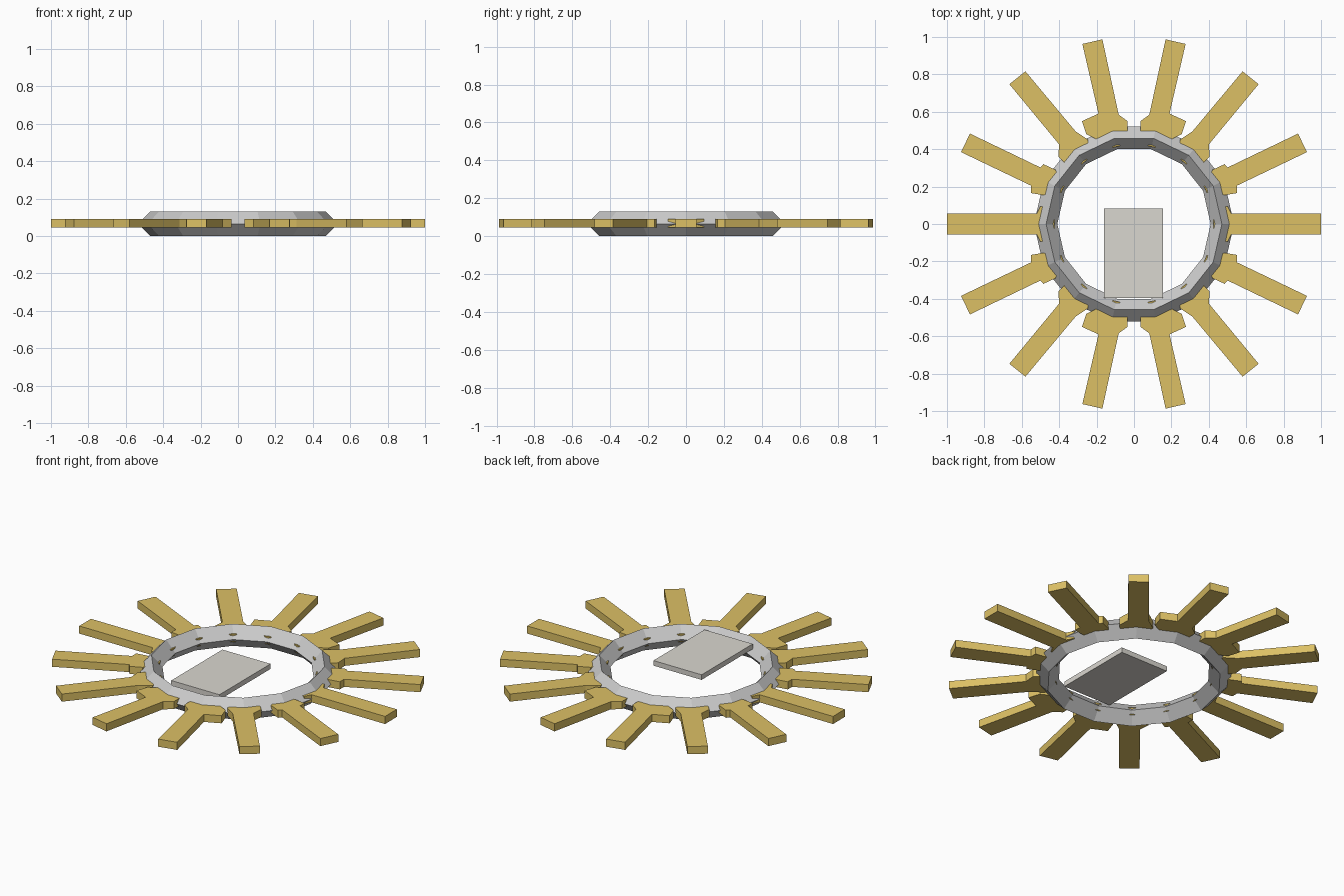
import bpy, bmesh
from math import sin, cos, pi

if "Cube" in bpy.data.objects:
    bpy.data.objects.remove(bpy.data.objects["Cube"])

def material(name, col):
    m = bpy.data.materials.new(name)
    m.diffuse_color = (*col, 1)
    m.use_nodes = True
    m.node_tree.nodes["Principled BSDF"].inputs["Base Color"].default_value = m.diffuse_color
    return m

GOLD = material("gold", (0.72, 0.53, 0.13))
PALE = material("pale", (0.70, 0.68, 0.63))
N = 14
STEP = 2 * pi / N

def finish(name, bm, mat=None):
    bmesh.ops.recalc_face_normals(bm, faces=bm.faces)
    me = bpy.data.meshes.new(name)
    bm.to_mesh(me)
    bm.free()
    ob = bpy.data.objects.new(name, me)
    bpy.context.collection.objects.link(ob)
    if mat:
        me.materials.append(mat)
    return ob

def prism(name, pts, z0, z1, mat):
    bm = bmesh.new()
    face = bm.faces.new([bm.verts.new((x, y, z0)) for x, y in pts])
    ext = bmesh.ops.extrude_face_region(bm, geom=[face])
    top = [v for v in ext["geom"] if isinstance(v, bmesh.types.BMVert)]
    bmesh.ops.translate(bm, verts=top, vec=(0, 0, z1 - z0))
    return finish(name, bm, mat)

# Ring: diamond section swept through 14 sides
bm = bmesh.new()
section = [(0.535, 0.065), (0.47, 0.13), (0.41, 0.065), (0.47, 0.0)]
rows = [[bm.verts.new((r * cos(k * STEP), r * sin(k * STEP), z)) for r, z in section]
        for k in range(N)]
for k in range(N):
    a, b = rows[k], rows[(k + 1) % N]
    for j in range(4):
        i = (j + 1) % 4
        bm.faces.new((a[j], b[j], b[i], a[i]))
finish("ring", bm)

# Flared foot of each spoke in one quadrant: clockwise side, then anticlockwise side
# (each runs from shaft inwards)
feet = {
    0: ([(0.52, -0.055), (0.50, -0.095), (0.45, -0.09)],
        [(0.52, 0.055), (0.50, 0.095), (0.45, 0.09)]),
    1: ([(0.55, 0.205), (0.55, 0.165), (0.49, 0.155)],
        [(0.50, 0.302), (0.485, 0.32), (0.42, 0.29)]),
    2: ([(0.40, 0.425), (0.405, 0.36), (0.37, 0.325)],
        [(0.312, 0.495), (0.245, 0.45), (0.25, 0.41)]),
    3: ([(0.19, 0.59), (0.278, 0.55), (0.255, 0.48)],
        [(0.082, 0.585), (0.035, 0.55), (0.035, 0.48)]),
}

def spoke_outline(k):
    c, s = cos(k * STEP), sin(k * STEP)
    at = lambda r, t: (r * c - t * s, r * s + t * c)
    low, high = feet[k]
    return ([at(1, 0.055)] + high + [at(0.424, 0.018), at(0.424, -0.018)]
            + low[::-1] + [at(1, -0.055)])

# Spokes, mirrored into the other quadrants
for k in feet:
    pts = spoke_outline(k)
    for sx in (1, -1):
        for sy in ((1,) if k == 0 else (1, -1)):
            prism("spoke", [(x * sx, y * sy) for x, y in pts], 0.045, 0.09, GOLD)

# Loose flat panel inside the ring
prism("panel", [(-0.16, -0.395), (0.155, -0.395), (0.155, 0.083), (-0.16, 0.083)],
      0.092, 0.122, PALE)
